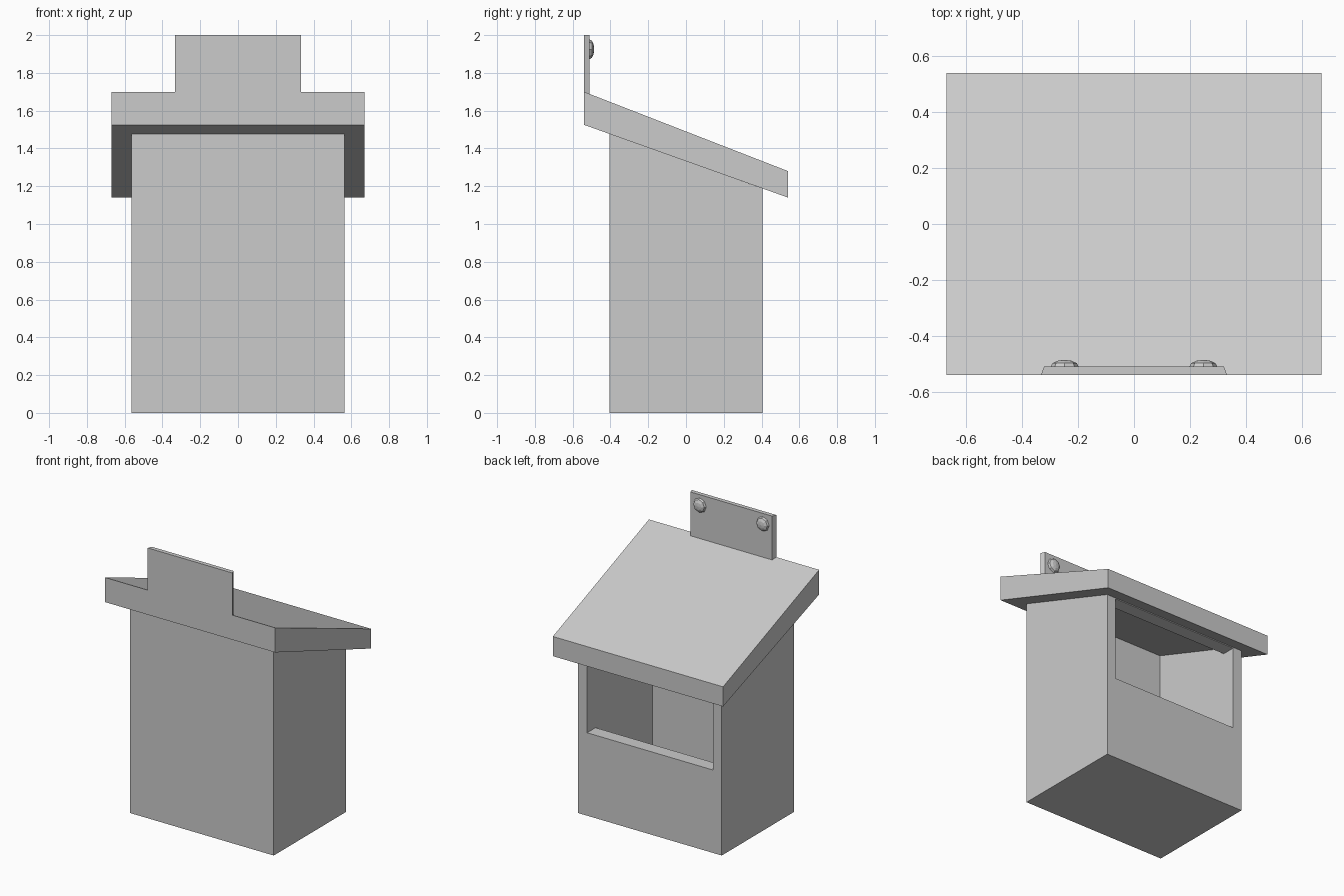
import bpy, bmesh, math
from mathutils import Matrix

if "Cube" in bpy.data.objects:
    bpy.data.objects.remove(bpy.data.objects["Cube"])


def add_object(name, bm):
    bmesh.ops.recalc_face_normals(bm, faces=bm.faces)
    mesh = bpy.data.meshes.new(name)
    bm.to_mesh(mesh)
    bm.free()
    obj = bpy.data.objects.new(name, mesh)
    bpy.context.collection.objects.link(obj)
    return obj


def prism(name, profile, half_width):
    """Extrude a (y, z) side profile across x, centred on x = 0."""
    bm = bmesh.new()
    face = bm.faces.new([bm.verts.new((-half_width, y, z)) for y, z in profile])
    ext = bmesh.ops.extrude_face_region(bm, geom=[face])
    verts = [v for v in ext["geom"] if isinstance(v, bmesh.types.BMVert)]
    bmesh.ops.translate(bm, verts=verts, vec=(2 * half_width, 0, 0))
    return add_object(name, bm)


def cut(target, cutter):
    mod = target.modifiers.new("cut", "BOOLEAN")
    mod.operation = "DIFFERENCE"
    mod.solver = "EXACT"
    mod.object = cutter
    bpy.context.view_layer.objects.active = target
    bpy.ops.object.modifier_apply(modifier=mod.name)
    bpy.data.objects.remove(cutter)


# Box with sloped top, hollowed out, with a wide opening on the +y side
box = prism("nest_box", [(-0.405, 0), (0.405, 0), (0.405, 1.188), (-0.405, 1.477)], 0.565)
cut(box, prism("cavity", [(-0.33, 0.07), (0.31, 0.07), (0.31, 1.7), (-0.33, 1.7)], 0.495))
cut(box, prism("opening", [(0.2, 0.59), (0.6, 0.59), (0.6, 1.182), (0.2, 1.182)], 0.495))

# Sloped roof with vertical end faces
prism("roof", [(-0.54, 1.525), (0.54, 1.14), (0.54, 1.28), (-0.54, 1.70)], 0.67)

# Hanging plate, slightly narrower on its inner face
plate = prism("hanging_plate", [(-0.54, 1.64), (-0.51, 1.64), (-0.51, 2.0), (-0.54, 2.0)], 0.333)
for v in plate.data.vertices:
    if v.co.y > -0.52:
        v.co.x *= 0.965

# Low-poly domed screw heads
for side, label in ((-1, "left"), (1, "right")):
    bm = bmesh.new()
    bmesh.ops.create_uvsphere(bm, u_segments=8, v_segments=6, radius=1)
    bmesh.ops.transform(bm, verts=bm.verts, matrix=(
        Matrix.Translation((side * 0.248, -0.51, 1.925))
        @ Matrix.Diagonal((0.05, 0.024, 0.052, 1))
        @ Matrix.Rotation(math.pi / 2, 4, "X")))
    add_object("screw_" + label, bm)
